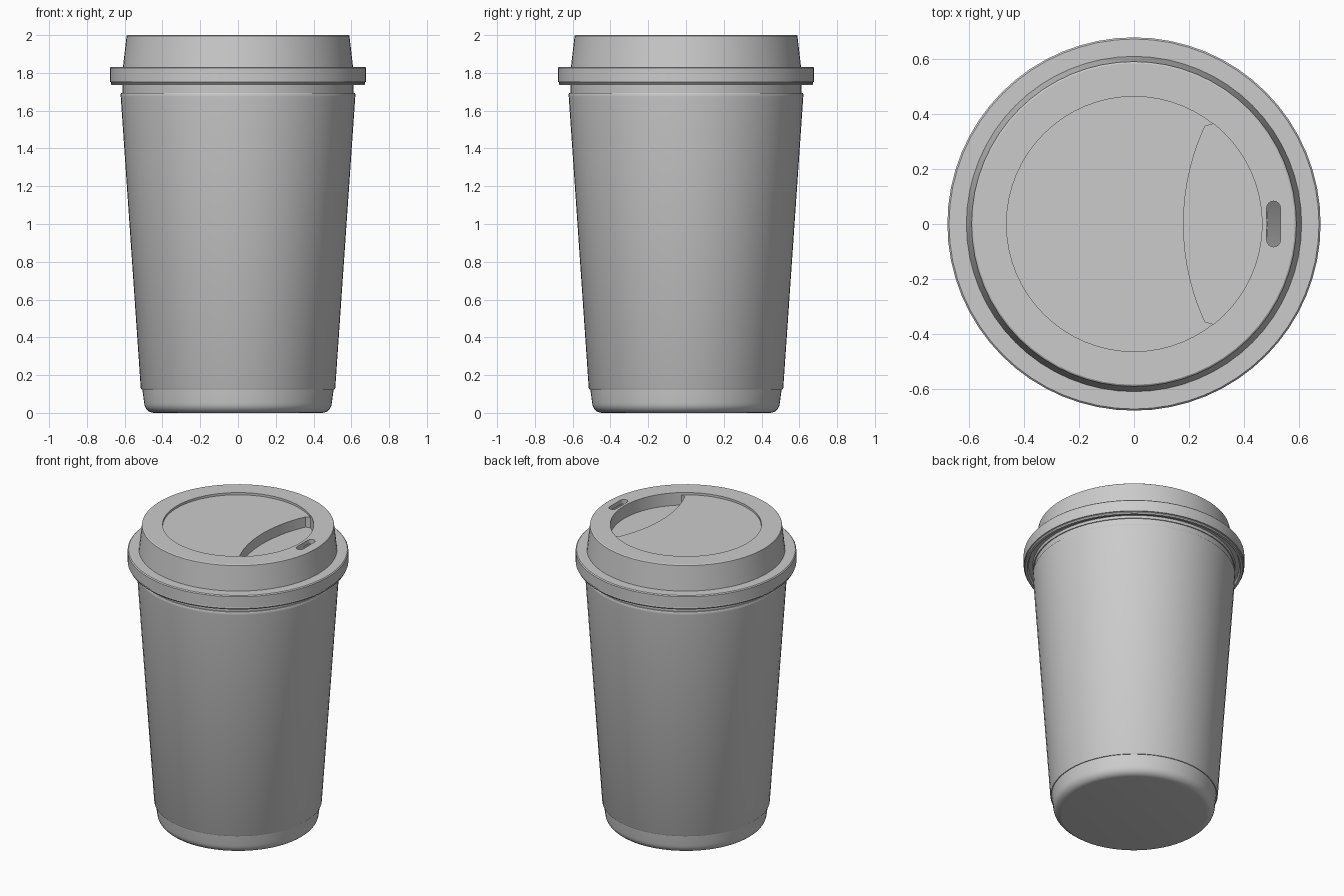
import bpy, bmesh
from math import sin, cos, pi, asin, radians

if "Cube" in bpy.data.objects:
    bpy.data.objects.remove(bpy.data.objects["Cube"])

SEG = 64


def finish(bm, name):
    bmesh.ops.recalc_face_normals(bm, faces=bm.faces)
    me = bpy.data.meshes.new(name)
    bm.to_mesh(me)
    bm.free()
    ob = bpy.data.objects.new(name, me)
    bpy.context.collection.objects.link(ob)
    return ob


def activate(ob):
    bpy.ops.object.select_all(action='DESELECT')
    ob.select_set(True)
    bpy.context.view_layer.objects.active = ob


def smooth(ob, angle=30):
    activate(ob)
    bpy.ops.object.shade_smooth_by_angle(angle=radians(angle))


def lathe(name, profile, closed=False):
    """Revolve (r, z) points about z; r = 0 becomes a pole."""
    bm = bmesh.new()
    rings = []
    for r, z in profile:
        n = 1 if r == 0 else SEG
        rings.append([bm.verts.new((r * cos(2 * pi * i / SEG), r * sin(2 * pi * i / SEG), z))
                      for i in range(n)])
    pairs = list(zip(rings, rings[1:]))
    if closed:
        pairs.append((rings[-1], rings[0]))
    for a, b in pairs:
        for i in range(SEG):
            j = (i + 1) % SEG
            quad = [a[i % len(a)], a[j % len(a)], b[j % len(b)], b[i % len(b)]]
            bm.faces.new(list(dict.fromkeys(quad)))
    return finish(bm, name)


def prism(name, pts, z0, z1):
    bm = bmesh.new()
    f = bm.faces.new([bm.verts.new((x, y, z0)) for x, y in pts])
    new = bmesh.ops.extrude_face_region(bm, geom=[f])['geom']
    bmesh.ops.translate(bm, vec=(0, 0, z1 - z0),
                        verts=[v for v in new if isinstance(v, bmesh.types.BMVert)])
    ob = finish(bm, name)
    ob.hide_render = True
    return ob


def cut(ob, cutter):
    m = ob.modifiers.new("cut", 'BOOLEAN')
    m.operation, m.solver, m.object = 'DIFFERENCE', 'EXACT', cutter
    activate(ob)
    bpy.ops.object.modifier_apply(modifier=m.name)
    bpy.data.objects.remove(cutter)


# Hollow cup with a rounded foot
foot = [(0.445 + 0.052 * sin(t * pi / 12), 0.055 - 0.055 * cos(t * pi / 12)) for t in range(7)]
cup = lathe("cup", [(0, 0)] + foot + [(0.506, 0.12), (0.612, 1.70), (0.612, 1.78),
                                      (0.595, 1.78), (0.485, 0.08), (0, 0.06)])
smooth(cup)

# Sleeve around the cup wall
sleeve = lathe("sleeve", [(0.50, 0.125), (0.511, 0.125), (0.515, 0.132), (0.621, 1.675),
                          (0.622, 1.685), (0.618, 1.694), (0.60, 1.695)], closed=True)
smooth(sleeve)

# Lid: snap-on rim, tapered wall, flat top with a shallow round recess
lid = lathe("lid", [(0, 1.985), (0.463, 1.985), (0.463, 2.0), (0.584, 2.0), (0.590, 1.996),
                    (0.609, 1.832), (0.672, 1.832), (0.678, 1.826), (0.678, 1.752),
                    (0.672, 1.750), (0.674, 1.744), (0.670, 1.736), (0.655, 1.736),
                    (0.648, 1.752), (0.622, 1.752), (0.618, 1.735), (0.598, 1.735),
                    (0.570, 1.97), (0.478, 1.97), (0.478, 1.88), (0, 1.88)])

# Crescent mouth recess
R = 0.85
inner = [(0.18 + R - R * cos(a), R * sin(a))
         for a in [asin(0.355 / R) * (1 - i / 10) for i in range(21)]]
outer = [(0.465 * cos(a), 0.465 * sin(a))
         for a in [radians(-51.5 + 103 * i / 32) for i in range(33)]]
cut(lid, prism("mouth_cutter", inner + outer, 1.915, 2.1))

# Drinking hole, a rounded slot
slot = [(0.507 + 0.025 * cos(k * pi / 8), 0.058 + 0.025 * sin(k * pi / 8)) for k in range(9)]
slot += [(0.507 - (x - 0.507), -y) for x, y in slot]
cut(lid, prism("slot_cutter", slot, 1.93, 2.1))
smooth(lid)
